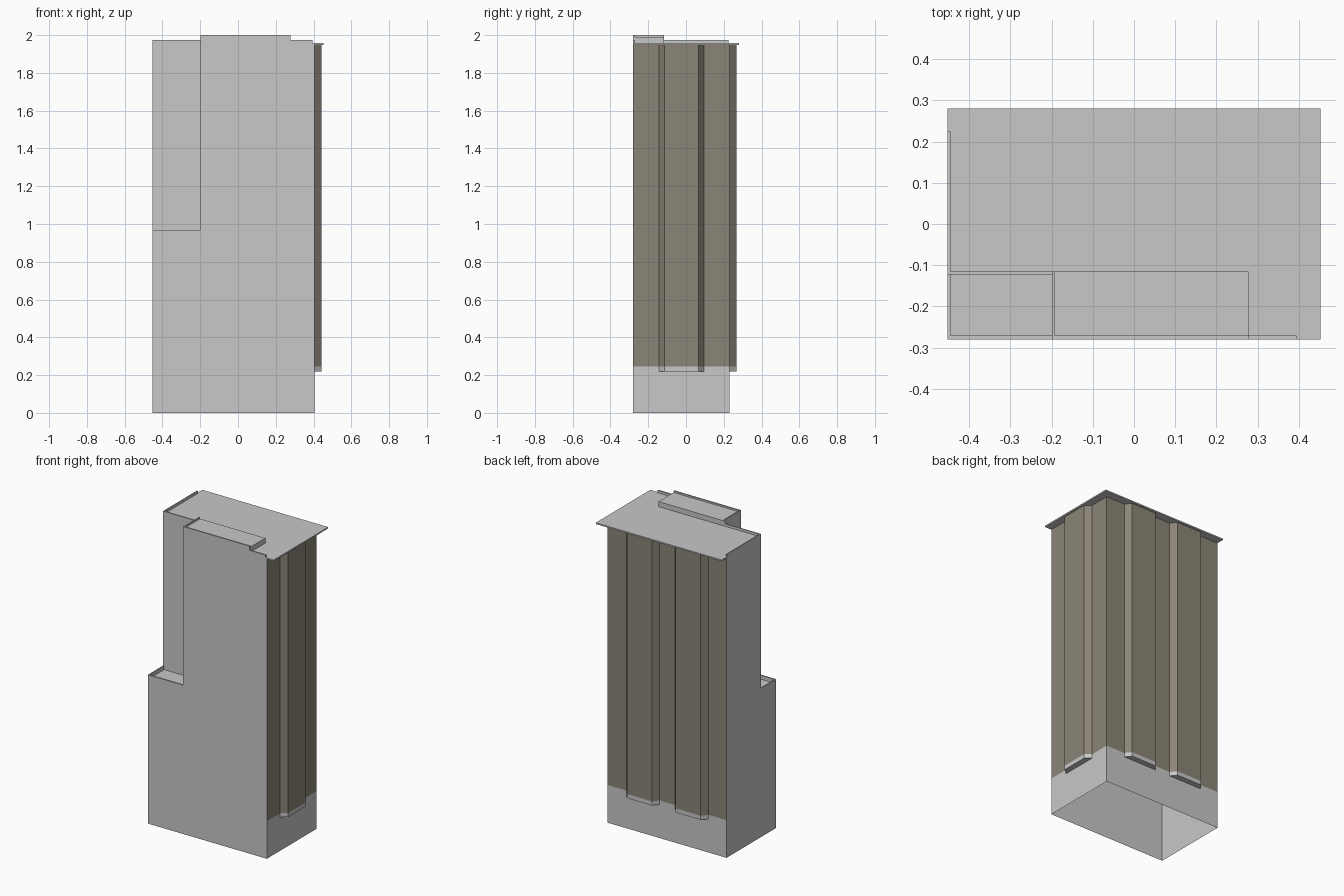
import bpy, bmesh
from mathutils import Vector

cube = bpy.data.objects.get("Cube")
if cube:
    bpy.data.objects.remove(cube, do_unlink=True)


def material(name, rgb):
    m = bpy.data.materials.new(name)
    m.use_nodes = True
    m.diffuse_color = (*rgb, 1)
    m.node_tree.nodes["Principled BSDF"].inputs["Base Color"].default_value = (*rgb, 1)
    return m


GREY = material("concrete grey", (0.578, 0.578, 0.578))
BROWN = material("cladding brown", (0.258, 0.235, 0.184))

X0, X1, Y0, Y1 = -0.453, 0.404, -0.28, 0.23  # tower footprint
CLAD = 0.245                                 # cladding starts here
SOFFIT, ROOF, RIM, TOP = 1.948, 1.957, 1.973, 2.0
STEP_X, STEP_Y, STEP_Z = -0.199, -0.123, 0.968  # low terrace corner
LIP = 0.0075                                 # parapet thickness
FRONT = Y0 + 0.0095                          # inside of the front parapet
HOUSE_X, HOUSE_Y = 0.278, STEP_Y + LIP       # raised roof block
RIM_X, RIM_Y = 0.394, 0.224                  # parapet ends


def prism(name, points, z0, z1):
    """Extrude a plan outline between two heights."""
    bm = bmesh.new()
    face = bm.faces.new([bm.verts.new((x, y, z0)) for x, y in points])
    up = bmesh.ops.extrude_face_region(bm, geom=[face])["geom"]
    bmesh.ops.translate(bm, vec=(0, 0, z1 - z0),
                        verts=[v for v in up if isinstance(v, bmesh.types.BMVert)])
    bmesh.ops.recalc_face_normals(bm, faces=bm.faces)
    me = bpy.data.meshes.new(name)
    bm.to_mesh(me)
    bm.free()
    ob = bpy.data.objects.new(name, me)
    bpy.context.collection.objects.link(ob)
    me.materials.append(GREY)
    return ob


def box(name, x0, x1, y0, y1, z0, z1):
    return prism(name, [(x0, y0), (x1, y0), (x1, y1), (x0, y1)], z0, z1)


def finish(ob, is_clad, is_open):
    """Split at the cladding line, remove hidden faces and colour the rest."""
    ob.data.materials.clear()
    for m in (GREY, BROWN):
        ob.data.materials.append(m)
    bm = bmesh.new()
    bm.from_mesh(ob.data)
    bmesh.ops.bisect_plane(bm, geom=bm.verts[:] + bm.edges[:] + bm.faces[:],
                           plane_co=(0, 0, CLAD), plane_no=(0, 0, 1))
    bm.normal_update()
    bmesh.ops.delete(bm, geom=[f for f in bm.faces if is_open(f)], context="FACES")
    for f in bm.faces:
        f.material_index = int(f.calc_center_median().z > CLAD and is_clad(f))
    bm.to_mesh(ob.data)
    bm.free()


# Tower: one block with the terrace, roofs and parapets cut out of it
tower = box("tower", X0, X1, Y0, Y1, 0, TOP)
FAR = 0.6
cuts = [
    (-FAR, STEP_X, -FAR, STEP_Y, STEP_Z, 3),                # terrace corner
    (X0 + LIP, STEP_X, FRONT, STEP_Y, STEP_Z - 0.025, 3),   # terrace floor
    (-FAR, FAR, HOUSE_Y, FAR, RIM, 3),                      # rear rim level
    (HOUSE_X, FAR, -FAR, FAR, RIM, 3),                      # side rim level
    (-FAR, STEP_X, -FAR, FAR, RIM, 3),                      # other side rim level
    (X0 + LIP, FAR, HOUSE_Y, FAR, SOFFIT, 3),               # main roof
    (HOUSE_X, FAR, FRONT, FAR, SOFFIT, 3),                  # roof beside block
    (RIM_X, FAR, -FAR, FAR, SOFFIT, 3),                     # open roof end
    (-FAR, FAR, RIM_Y, FAR, SOFFIT, 3),                     # open roof back
    (STEP_X + LIP, FAR, FRONT, FAR, 1.99, 3),               # block roof
]
cutters = []
for c in cuts:
    cutter = box("cutter", *c)
    cutter.hide_render = True
    mod = tower.modifiers.new("cut", "BOOLEAN")
    mod.operation, mod.solver, mod.object = "DIFFERENCE", "EXACT", cutter
    cutters.append(cutter)
bpy.context.view_layer.update()
baked = bpy.data.meshes.new_from_object(tower.evaluated_get(bpy.context.evaluated_depsgraph_get()))
tower.modifiers.clear()
tower.data = baked
for cutter in cutters:
    bpy.data.objects.remove(cutter, do_unlink=True)


def outer_wall(f):
    c = f.calc_center_median()
    return (f.normal.x > 0.9 and c.x > X1 - 0.002) or (f.normal.y > 0.9 and c.y > Y1 - 0.002)


finish(tower, outer_wall,
       lambda f: f.normal.z < -0.9 and f.calc_center_median().z < 0.01)

# Overhanging roof slab, fitted around the parapets
prism("roof_slab", [
    (X0 + LIP, HOUSE_Y), (HOUSE_X, HOUSE_Y), (HOUSE_X, FRONT), (RIM_X, FRONT),
    (RIM_X, Y0), (0.453, Y0), (0.453, 0.28), (X0, 0.28), (X0, RIM_Y), (X0 + LIP, RIM_Y)],
    SOFFIT, ROOF)


# Bay projections with splayed sides
def bay(name, start, along, out, width=0.24, depth=0.037, splay=0.03):
    start, along, out = Vector(start), Vector(along), Vector(out)
    plan = [start, start + along * splay + out * depth,
            start + along * (width - splay) + out * depth, start + along * width]
    ob = prism(name, [tuple(p) for p in plan], 0.218, SOFFIT)
    inward = -out.to_3d()
    finish(ob, lambda f: abs(f.normal.z) < 0.5, lambda f: f.normal.dot(inward) > 0.9)


bay("side_bay", (X1, -0.144), (0, 1), (1, 0))
bay("back_bay_left", (0.028, Y1), (1, 0), (0, 1))
bay("back_bay_right", (-0.323, Y1), (1, 0), (0, 1))
